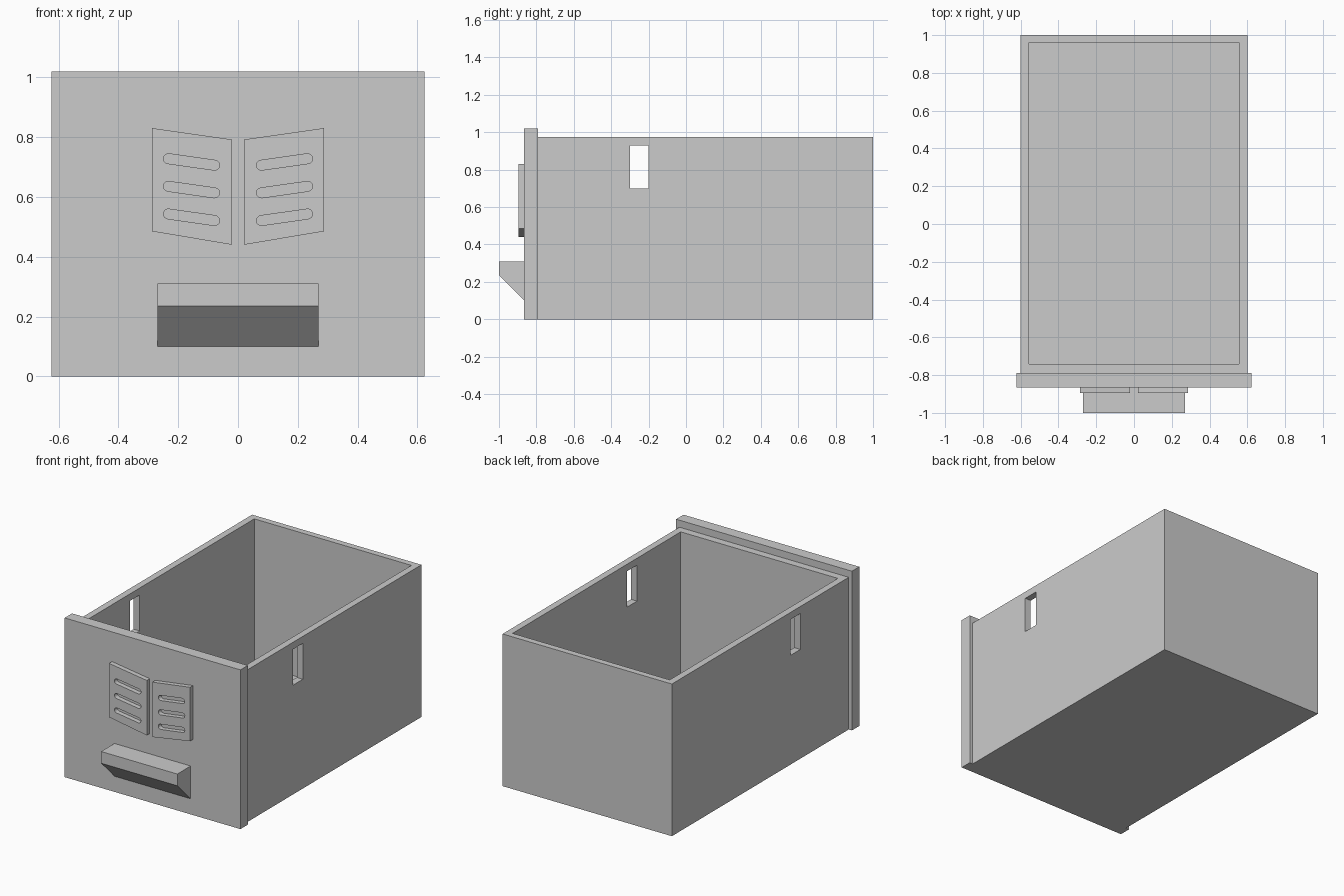
import bpy, bmesh, math
from mathutils import Vector

cube = bpy.data.objects.get("Cube")
if cube:
    bpy.data.objects.remove(cube, do_unlink=True)

grey = bpy.data.materials.new("plain_grey")
grey.use_nodes = True
grey.diffuse_color = (0.6, 0.6, 0.6, 1)
grey.node_tree.nodes["Principled BSDF"].inputs["Base Color"].default_value = (0.6, 0.6, 0.6, 1)


def prism(name, outline, offset):
    """Extrude a flat outline of 3D points along an offset."""
    bm = bmesh.new()
    face = bm.faces.new([bm.verts.new(p) for p in outline])
    moved = bmesh.ops.extrude_face_region(bm, geom=[face])["geom"]
    verts = [v for v in moved if isinstance(v, bmesh.types.BMVert)]
    bmesh.ops.translate(bm, verts=verts, vec=offset)
    bmesh.ops.recalc_face_normals(bm, faces=bm.faces)
    mesh = bpy.data.meshes.new(name)
    bm.to_mesh(mesh)
    bm.free()
    mesh.materials.append(grey)
    obj = bpy.data.objects.new(name, mesh)
    bpy.context.collection.objects.link(obj)
    return obj


def box(name, x, y, z):
    base = [(x[0], y[0], z[0]), (x[1], y[0], z[0]), (x[1], y[1], z[0]), (x[0], y[1], z[0])]
    return prism(name, base, (0, 0, z[1] - z[0]))


def cut(obj, cutter):
    """Subtract the cutter from the object, then discard it."""
    mod = obj.modifiers.new("cut", "BOOLEAN")
    mod.operation = "DIFFERENCE"
    mod.solver = "EXACT"
    mod.object = cutter
    bpy.context.view_layer.objects.active = obj
    bpy.ops.object.modifier_apply(modifier=mod.name)
    bpy.data.objects.remove(cutter, do_unlink=True)


def capsule(a, b, radius, y, steps=8):
    """Outline of a round-ended slot from a to b in the xz plane."""
    a, b = Vector(a), Vector(b)
    heading = math.atan2(b.y - a.y, b.x - a.x)
    points = []
    for centre, start in ((b, heading - math.pi / 2), (a, heading + math.pi / 2)):
        for i in range(steps + 1):
            t = start + math.pi * i / steps
            points.append((centre.x + radius * math.cos(t), y, centre.y + radius * math.sin(t)))
    return points


# Open drawer box with a slot through both side walls
body = box("drawer_box", (-0.6, 0.6), (-0.79, 1), (0, 0.975))
cut(body, box("cavity_cutter", (-0.557, 0.557), (-0.742, 0.96), (0.045, 1.2)))
cut(body, box("side_slot_cutter", (-0.8, 0.8), (-0.3, -0.2), (0.7, 0.93)))

# Front panel, slightly wider and taller than the box
box("front_panel", (-0.623, 0.623), (-0.865, -0.79), (0, 1.02))

# Wedge-shaped pull handle
profile = [(-0.865, 0.31), (-1, 0.31), (-1, 0.235), (-0.865, 0.1)]
prism("pull_handle", [(-0.27, y, z) for y, z in profile], (0.54, 0, 0))

# Pair of slanted page plates with three slots each
corners = [(0.287, 0.83), (0.02, 0.792), (0.02, 0.44), (0.287, 0.485)]
for side, sx in (("left", 1), ("right", -1)):
    page = prism(side + "_page", [(sx * x, -0.895, z) for x, z in corners], (0, 0.03, 0))
    for row in range(3):
        z = 0.728 - 0.0925 * row
        outline = capsule((sx * 0.233, z), (sx * 0.078, z - 0.022), 0.0165, -0.95)
        cut(page, prism("page_slot_cutter", outline, (0, 0.12, 0)))
